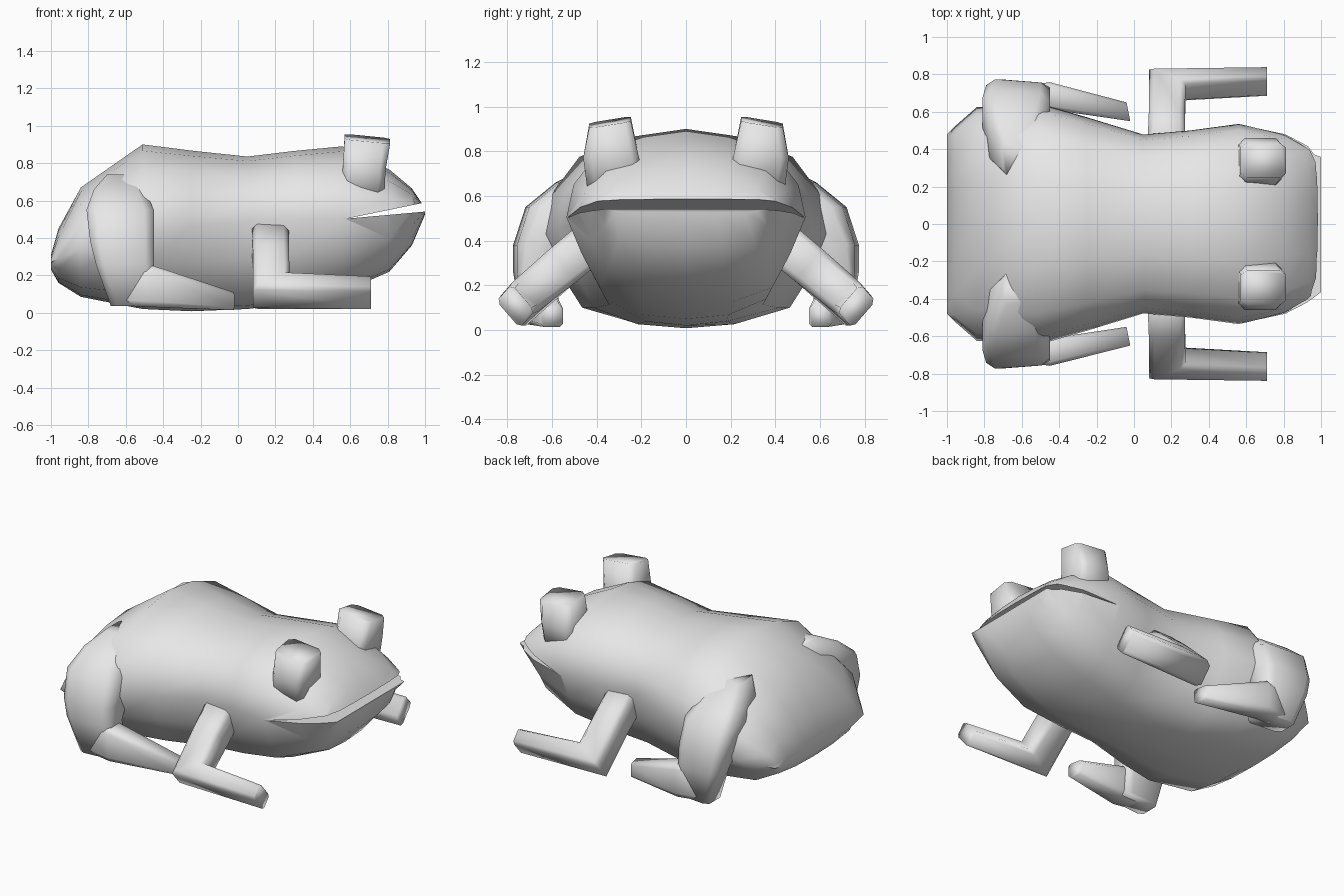
import bpy, bmesh, math
from mathutils import Vector

cube = bpy.data.objects.get("Cube")
if cube:
    bpy.data.objects.remove(cube, do_unlink=True)

# One plain grey skin
skin = bpy.data.materials.new("grey_skin")
skin.use_nodes = True
skin.diffuse_color = (0.8, 0.8, 0.8, 1)
skin.node_tree.nodes["Principled BSDF"].inputs["Base Color"].default_value = (0.8, 0.8, 0.8, 1)


def smooth(ob, angle):
    bpy.ops.object.select_all(action='DESELECT')
    ob.select_set(True)
    bpy.context.view_layer.objects.active = ob
    bpy.ops.object.shade_smooth_by_angle(angle=math.radians(angle))


def loft(name, rings, angle=100):
    """Skin a list of equal-length point rings and cap both ends."""
    bm = bmesh.new()
    loops = [[bm.verts.new(p) for p in r] for r in rings]
    n = len(loops[0])
    for a, b in zip(loops, loops[1:]):
        for i in range(n):
            j = (i + 1) % n
            bm.faces.new((a[i], a[j], b[j], b[i]))
    bm.faces.new(loops[0])
    bm.faces.new(loops[-1])
    bmesh.ops.recalc_face_normals(bm, faces=bm.faces)
    me = bpy.data.meshes.new(name)
    bm.to_mesh(me)
    bm.free()
    me.materials.append(skin)
    ob = bpy.data.objects.new(name, me)
    bpy.context.collection.objects.link(ob)
    smooth(ob, angle)
    return ob


def block(c, u, v, k=0.72):
    """Chamfered rectangle ring around c with half-axes u and v."""
    c, u, v = Vector(c), Vector(u), Vector(v)
    pts = [(1, k), (k, 1), (-k, 1), (-1, k), (-1, -k), (-k, -1), (k, -1), (1, -k)]
    return [c + u * a + v * b for a, b in pts]


# Body and head: half profile (fraction of width, fraction of height) swept along x
PROFILE = [(0, 1), (0.36, 0.93), (0.74, 0.74), (0.94, 0.38), (1, 0),
           (0.87, -0.42), (0.72, -0.8), (0.38, -0.96), (0, -1)]
SECTIONS = [  # x, top, bottom, half width, height of widest point
    (-1.00, 0.31, 0.23, 0.48, 0.27), (-0.96, 0.45, 0.16, 0.52, 0.29),
    (-0.84, 0.67, 0.085, 0.625, 0.34), (-0.51, 0.90, 0.02, 0.645, 0.42),
    (-0.25, 0.867, 0.008, 0.57, 0.46), (0.05, 0.835, 0.02, 0.478, 0.49),
    (0.30, 0.865, 0.05, 0.50, 0.50), (0.56, 0.89, 0.11, 0.535, 0.505),
    (0.81, 0.765, 0.22, 0.48, 0.525), (0.93, 0.665, 0.36, 0.42, 0.54),
    (1.00, 0.56, 0.525, 0.365, 0.542)]


def body_ring(x, top, bottom, w, mid):
    half = [(w * a, mid + b * ((top - mid) if b > 0 else (mid - bottom))) for a, b in PROFILE]
    return [(x, y, z) for y, z in half] + [(x, -y, z) for y, z in half[-2:0:-1]]


body = loft("body", [body_ring(*s) for s in SECTIONS])

# Mouth: cut a thin wedge across the snout
wedge = [(0.58, 0.503), (1.10, 0.55), (1.10, 0.61)]
cutter = loft("mouth_cutter", [[(x, y, z) for x, z in wedge] for y in (-0.8, 0.8)])
cutter.hide_render = True
cut = body.modifiers.new("mouth", 'BOOLEAN')
cut.operation, cut.solver, cut.object = 'DIFFERENCE', 'EXACT', cutter
bpy.context.view_layer.objects.active = body
bpy.ops.object.modifier_apply(modifier="mouth")
bpy.data.objects.remove(cutter, do_unlink=True)
smooth(body, 60)

for side, s in (("left", 1), ("right", -1)):
    # Eye bumps, flared where they meet the head
    loft(side + "_eye", [
        block((0.66, s * 0.31, 0.62), (0.12, 0, 0), (0, s * 0.13, 0)),
        block((0.675, s * 0.335, 0.77), (0.115, 0, 0), (0, s * 0.125, 0)),
        block((0.692, s * 0.34, 0.93), (0.122, 0, -0.012), (0, s * 0.093, -0.015)),
    ])

    # Hind thigh: horizontal slices (z, x range, y range), narrowing forwards
    slices = [(0.74, -0.70, -0.54, 0.25, 0.42), (0.66, -0.77, -0.50, 0.30, 0.575),
              (0.55, -0.81, -0.45, 0.38, 0.71), (0.38, -0.79, -0.45, 0.52, 0.765),
              (0.26, -0.76, -0.45, 0.59, 0.765), (0.035, -0.68, -0.43, 0.57, 0.73)]
    loft(side + "_thigh", [
        block(((x0 + x1) / 2, s * (y0 + y1) / 2, z), ((x1 - x0) / 2, s * -0.012, 0),
              (0, s * (y1 - y0) / 2, 0))
        for z, x0, x1, y0, y1 in slices])

    # Hind foot
    loft(side + "_hind_foot", [
        block((-0.66, s * 0.67, 0.14), (0, 0.06, 0), (0, 0, 0.10)),
        block((-0.45, s * 0.685, 0.14), (0, 0.073, 0), (0, 0, 0.11)),
        block((-0.03, s * 0.60, 0.062), (-0.01, 0.05, 0), (0, 0, 0.048)),
    ])

    # Front leg: slanted upper arm, mitred elbow, forward-pointing forearm
    loft(side + "_front_leg", [
        block((0.172, s * 0.38, 0.43), (0.10, 0, 0), (0, s * 0.06, 0.075)),
        block((0.176, s * 0.55, 0.29), (0.097, 0, 0), (0, s * 0.06, 0.073)),
        block((0.178, s * 0.745, 0.118), (0.097, s * -0.038, 0.044), (0, s * 0.058, 0.066)),
        block((0.71, s * 0.762, 0.107), (0, s * -0.034, 0.038), (0, s * 0.052, 0.06)),
    ])
